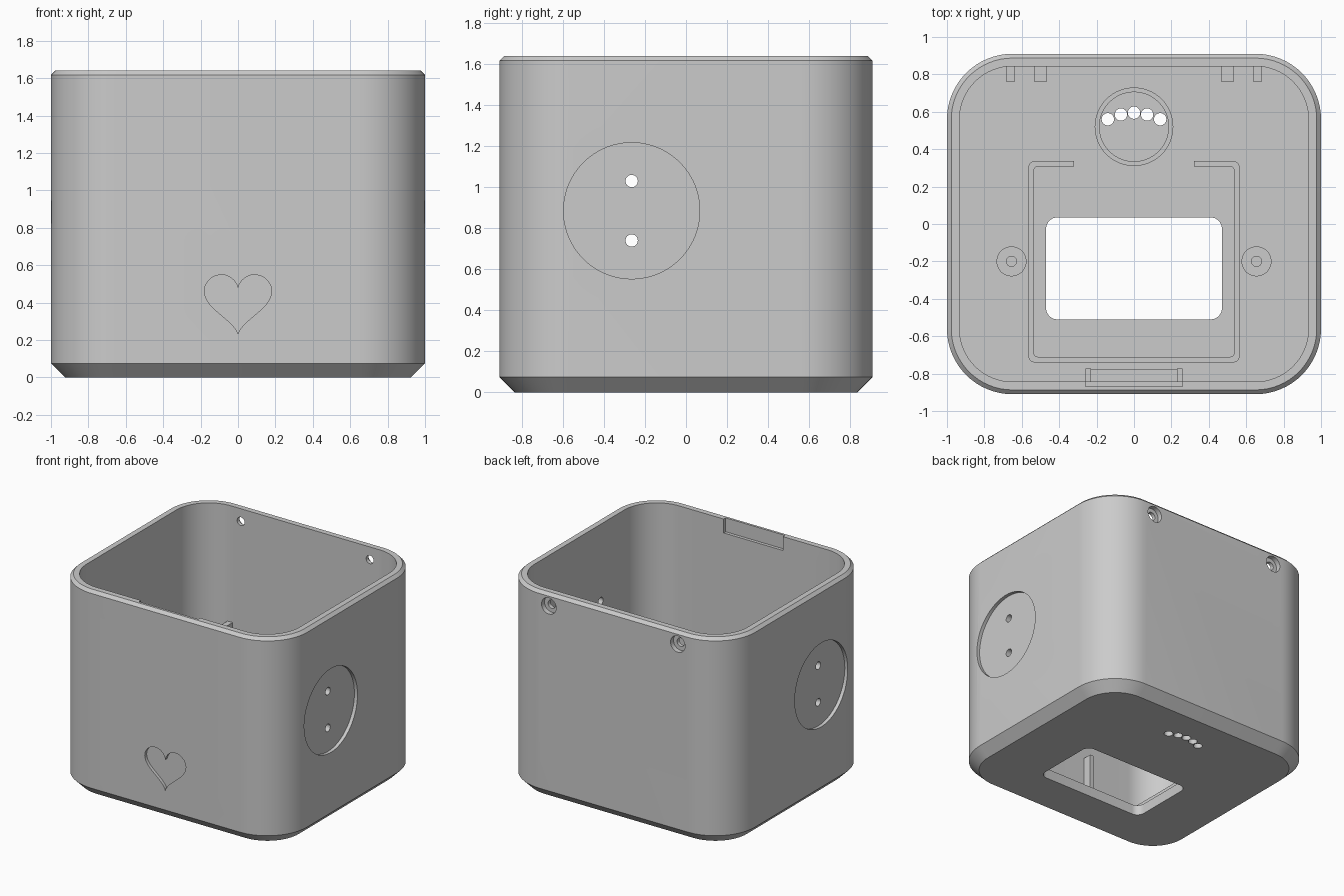
import bpy, bmesh, math

if "Cube" in bpy.data.objects:
    bpy.data.objects.remove(bpy.data.objects["Cube"])

grey = bpy.data.materials.new("plain grey")
grey.diffuse_color = (0.6, 0.6, 0.6, 1)
grey.use_nodes = True
grey.node_tree.nodes["Principled BSDF"].inputs["Base Color"].default_value = grey.diffuse_color


def finish(name, bm):
    bmesh.ops.recalc_face_normals(bm, faces=bm.faces)
    me = bpy.data.meshes.new(name)
    bm.to_mesh(me)
    bm.free()
    ob = bpy.data.objects.new(name, me)
    bpy.context.collection.objects.link(ob)
    me.materials.append(grey)
    return ob


def loft(name, rings):
    """Skin a stack of equal-length point rings and cap both ends."""
    bm = bmesh.new()
    rows = [[bm.verts.new(p) for p in ring] for ring in rings]
    n = len(rows[0])
    for a, b in zip(rows, rows[1:]):
        for i in range(n):
            j = (i + 1) % n
            bm.faces.new((a[i], a[j], b[j], b[i]))
    bm.faces.new(rows[0])
    bm.faces.new(rows[-1])
    return finish(name, bm)


def prism(name, pts, lo, hi, axis="z"):
    """Extrude a 2D outline along an axis."""
    place = {"x": lambda u, v, w: (w, u, v),
             "y": lambda u, v, w: (u, w, v),
             "z": lambda u, v, w: (u, v, w)}[axis]
    return loft(name, [[place(u, v, w) for u, v in pts] for w in (lo, hi)])


def rounded(x0, x1, y0, y1, r, n=16):
    pts = []
    corners = ((x1 - r, y1 - r), (x0 + r, y1 - r), (x0 + r, y0 + r), (x1 - r, y0 + r))
    for k, (cx, cy) in enumerate(corners):
        for i in range(n + 1):
            a = math.pi / 2 * (k + i / n)
            pts.append((cx + r * math.cos(a), cy + r * math.sin(a)))
    return pts


def rect(x0, x1, y0, y1):
    return [(x0, y0), (x1, y0), (x1, y1), (x0, y1)]


def circle(cx, cy, r, n=32):
    return [(cx + r * math.cos(2 * math.pi * i / n),
             cy + r * math.sin(2 * math.pi * i / n)) for i in range(n)]


def cut(target, cutter):
    mod = target.modifiers.new("cut", "BOOLEAN")
    mod.operation = "DIFFERENCE"
    mod.solver = "EXACT"
    mod.object = cutter
    bpy.context.view_layer.objects.active = target
    bpy.ops.object.modifier_apply(modifier=mod.name)
    bpy.data.objects.remove(cutter, do_unlink=True)


FLOOR, TOP = 0.08, 1.64
BASE = FLOOR - 0.005      # floor fittings sink in slightly


def shell_ring(inset, z):
    return [(x, y, z) for x, y in
            rounded(-1 + inset, 1 - inset, -0.91 + inset, 0.91 - inset, 0.35 - inset)]


# Open box with chamfered foot and rim
body = loft("box_body", [shell_ring(i, z) for i, z in (
    (0.075, 0), (0, 0.075), (0, TOP - 0.023), (0.023, TOP), (0.067, TOP), (0.067, FLOOR))])

# Floor window and the arc of five small holes
cut(body, prism("window_cutter", rounded(-0.47, 0.47, -0.51, 0.035, 0.06, 8), -0.1, 0.2))
for x, y in ((-0.14, 0.56), (-0.07, 0.585), (0, 0.595), (0.07, 0.585), (0.14, 0.56)):
    cut(body, prism("floor_hole_cutter", circle(x, y, 0.033, 24), -0.1, 0.2))

for s in (-1, 1):
    # Round side recess with two holes
    cut(body, prism("disc_cutter", circle(-0.265, 0.885, 0.332, 96), s * 0.973, s * 1.1, "x"))
    for z in (0.74, 1.03):
        cut(body, prism("side_hole_cutter", circle(-0.265, z, 0.03, 24), s * 0.85, s * 1.1, "x"))
    # Counterbored screw holes in the back
    cut(body, prism("screw_cutter", circle(s * 0.565, 1.54, 0.033), 0.7, 1.0, "y"))
    cut(body, prism("counterbore_cutter", circle(s * 0.565, 1.54, 0.064), 0.872, 1.0, "y"))

# Heart recess in the front
heart = []
for i in range(72):
    t = 2 * math.pi * i / 72
    h = 13 * math.cos(t) - 5 * math.cos(2 * t) - 2 * math.cos(3 * t) - math.cos(4 * t)
    heart.append((0.18 / 16 * math.sin(t) ** 3 * 16, 0.23 + (h + 17) * 0.32 / 29))
cut(body, prism("heart_cutter", heart, -1.0, -0.886, "y"))

# Latch slot inside the front rim
cut(body, prism("slot_cutter", rect(-0.26, 0.26, -0.868, -0.8), 1.53, 1.7))

# Frame around the window, open at the back
frame = prism("window_frame", rounded(-0.565, 0.565, -0.74, 0.337, 0.035, 6), BASE, 0.16)
cut(frame, prism("frame_cutter", rounded(-0.535, 0.535, -0.71, 0.307, 0.02, 6), 0, 0.3))
cut(frame, prism("gap_cutter", rect(-0.322, 0.322, 0.2, 0.5), 0, 0.3))

# Ring around the small holes
ring = prism("floor_ring", circle(0, 0.52, 0.21, 64), BASE, 0.13)
cut(ring, prism("ring_cutter", circle(0, 0.52, 0.185, 64), 0, 0.3))

parts = [body, frame, ring]
for s, side in ((-1, "left"), (1, "right")):
    # Screw bosses
    boss = prism(side + "_boss", circle(s * 0.655, -0.2, 0.08, 40), BASE, 0.2)
    cut(boss, prism("boss_cutter", circle(s * 0.655, -0.2, 0.027, 24), FLOOR + 0.01, 0.4))
    parts.append(boss)
    # Back wall ribs
    for name, x, w, z in (("outer", 0.66, 0.022, 0.72), ("inner", 0.5, 0.032, 0.66)):
        parts.append(prism(f"{side}_{name}_rib",
                           rect(s * x - w, s * x + w, 0.76, 0.85), BASE, z))
    # Front wall guide
    parts.append(prism(side + "_front_guide",
                       rect(s * 0.245 - 0.015, s * 0.245 + 0.015, -0.85, -0.773), BASE, 0.55))
# Low ledge between the guides
parts.append(prism("front_ledge", rect(-0.24, 0.24, -0.85, -0.775), BASE, 0.14))

for ob in parts:
    bpy.ops.object.select_all(action="DESELECT")
    ob.select_set(True)
    bpy.context.view_layer.objects.active = ob
    bpy.ops.object.shade_smooth_by_angle(angle=math.radians(25))
